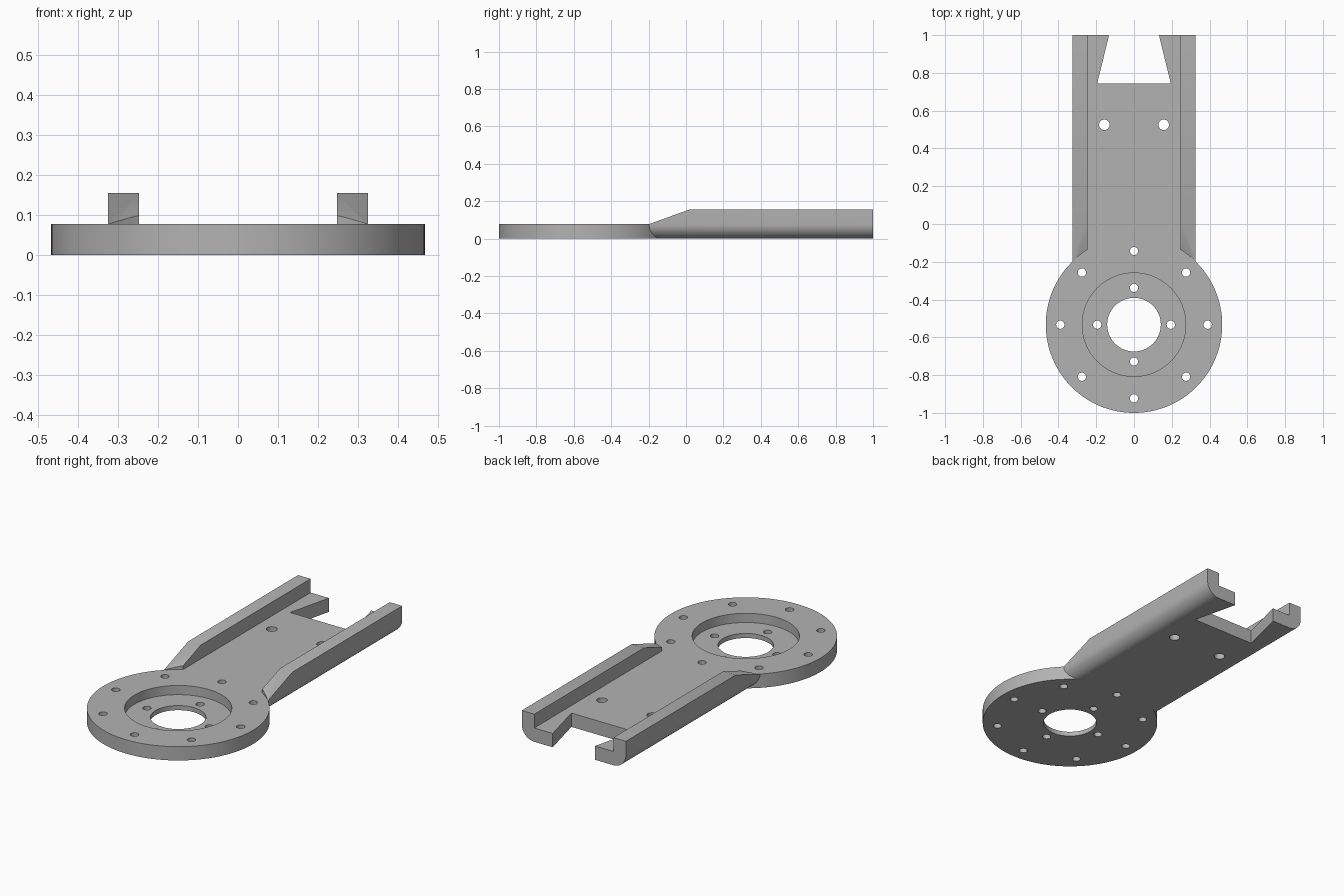
import bpy, bmesh
from math import sin, cos, pi
from mathutils import Vector

cube = bpy.data.objects.get("Cube")
if cube:
    bpy.data.objects.remove(cube, do_unlink=True)

grey = bpy.data.materials.new("plain grey")
grey.use_nodes = True
colour = (0.45, 0.45, 0.45, 1)
grey.diffuse_color = colour
grey.node_tree.nodes["Principled BSDF"].inputs["Base Color"].default_value = colour

T = 0.078               # plate thickness
RAIL_TOP = 2 * T
DISC_Y, DISC_R = -0.533, 0.467
HALF, INNER = 0.325, 0.247


def prism(name, outline, sweep):
    """Sweep a closed 3D outline along a vector."""
    bm = bmesh.new()
    face = bm.faces.new([bm.verts.new(p) for p in outline])
    new = bmesh.ops.extrude_face_region(bm, geom=[face])["geom"]
    bmesh.ops.translate(bm, vec=Vector(sweep),
                        verts=[v for v in new if isinstance(v, bmesh.types.BMVert)])
    bmesh.ops.recalc_face_normals(bm, faces=bm.faces)
    mesh = bpy.data.meshes.new(name)
    bm.to_mesh(mesh)
    bm.free()
    mesh.materials.append(grey)
    obj = bpy.data.objects.new(name, mesh)
    bpy.context.collection.objects.link(obj)
    return obj


def cylinder(name, x, y, radius, low, high, sides=32):
    ring = [(x + radius * cos(2 * pi * i / sides), y + radius * sin(2 * pi * i / sides), low)
            for i in range(sides)]
    return prism(name, ring, (0, 0, high - low))


def combine(target, tool, operation="DIFFERENCE"):
    """Apply a boolean and discard the tool."""
    tool.hide_render = True
    mod = target.modifiers.new(tool.name, "BOOLEAN")
    mod.operation, mod.object, mod.solver = operation, tool, "EXACT"
    bpy.context.view_layer.objects.active = target
    bpy.ops.object.modifier_apply(modifier=mod.name)
    bpy.data.objects.remove(tool, do_unlink=True)


# Channel arm with raised rails and rounded lower edges
side = [(HALF - T + T * sin(a), T - T * cos(a)) for a in (pi / 2 * i / 12 for i in range(13))]
side += [(HALF, RAIL_TOP), (INNER, RAIL_TOP), (INNER, T)]
section = side + [(-x, z) for x, z in reversed(side)]
arm = prism("mounting_arm", [(x, -0.4, z) for x, z in section], (0, 1.4, 0))

# Sloping rail ends, trimmed round the disc
slope = [(-0.6, T), (-0.196, T), (0.02, RAIL_TOP), (0.02, 0.3), (-0.6, 0.3)]
combine(arm, prism("slope_cutter", [(-0.5, y, z) for y, z in slope], (1, 0, 0)))
combine(arm, cylinder("rail_end_cutter", 0, DISC_Y, DISC_R, T, 0.3, 128))

# Round disc joined to the arm
combine(arm, cylinder("disc", 0, DISC_Y, DISC_R, 0, T, 128), "UNION")

# Recess and central bore
combine(arm, cylinder("recess_cutter", 0, DISC_Y, 0.274, 0.026, 0.2, 96))
combine(arm, cylinder("bore_cutter", 0, DISC_Y, 0.142, -0.1, 0.2, 64))

# Bolt circles and the pair of arm holes
holes = [(x, 0.525, 0.028) for x in (-0.157, 0.157)]
for count, radius in ((8, 0.39), (4, 0.195)):
    for i in range(count):
        a = 2 * pi * i / count
        holes.append((radius * cos(a), DISC_Y + radius * sin(a), 0.022))
for x, y, r in holes:
    combine(arm, cylinder("hole_cutter", x, y, r, -0.1, 0.2, 24))

# Dovetail notch in the back end
notch = [(-0.195, 0.743), (0.195, 0.743), (0.12, 1.05), (-0.12, 1.05)]
combine(arm, prism("notch_cutter", [(x, y, -0.1) for x, y in notch], (0, 0, 0.4)))

bpy.ops.object.select_all(action="DESELECT")
arm.select_set(True)
bpy.context.view_layer.objects.active = arm
bpy.ops.object.shade_smooth_by_angle(angle=pi / 6)
